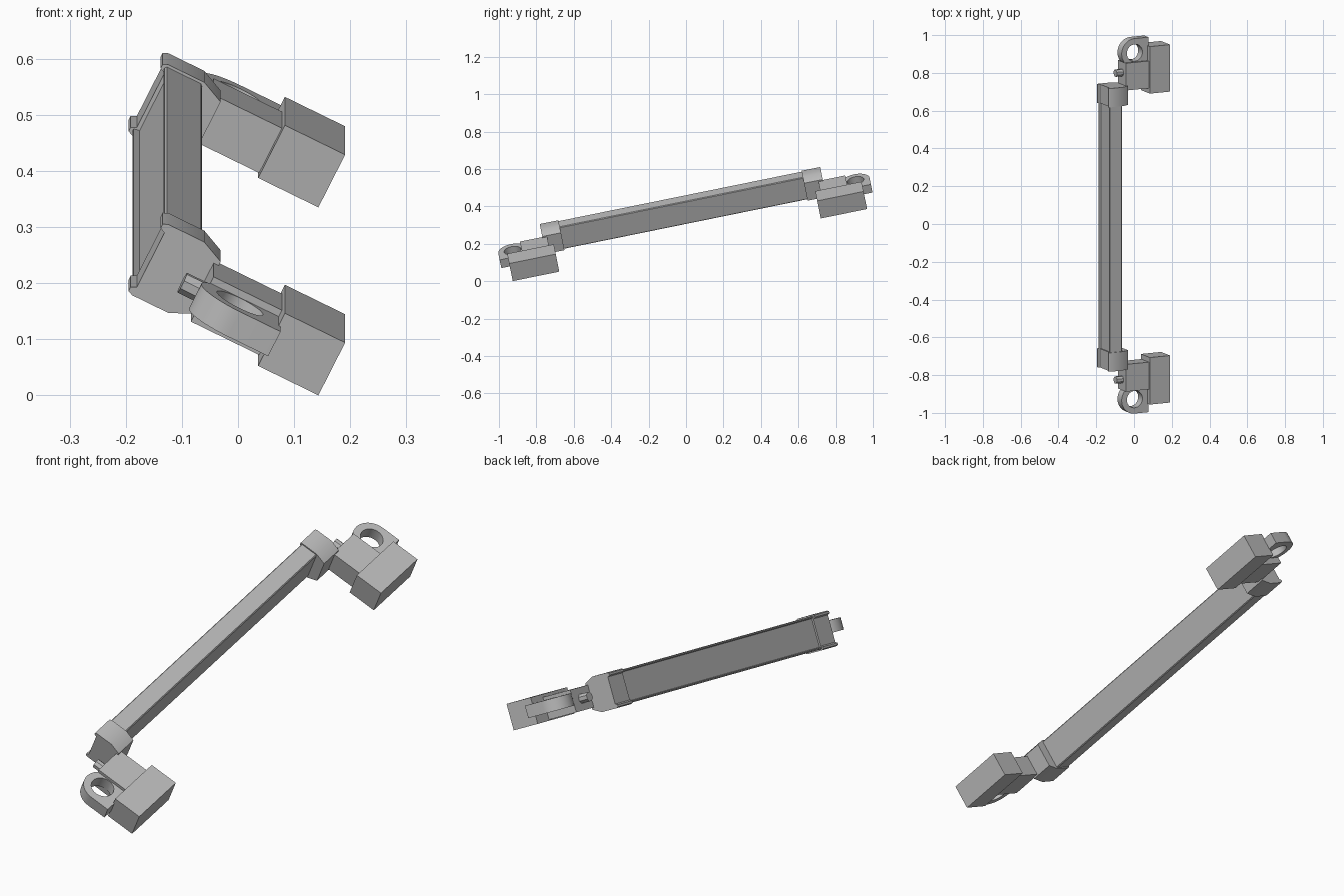
import bpy
import bmesh
from math import cos, sin, pi, radians
from mathutils import Matrix

cube = bpy.data.objects.get("Cube")
if cube:
    bpy.data.objects.remove(cube, do_unlink=True)

grey = bpy.data.materials.new("plain grey")
grey.use_nodes = True
colour = (0.5, 0.5, 0.5, 1)
grey.diffuse_color = colour
grey.node_tree.nodes["Principled BSDF"].inputs["Base Color"].default_value = colour

# Whole handle is pitched along its length and rolled about it
POSE = (Matrix.Translation((0, 0, 0.298)) @ Matrix.Rotation(radians(11.5), 4, "X")
        @ Matrix.Rotation(radians(26.5), 4, "Y"))


def prism(name, outline, start, end, axis="Y", mirror=True, smooth=False):
    """Extrude an outline along an axis; outline is (x, z), (x, y) or (y, z)."""
    place = {"Y": lambda p, t: (p[0], t, p[1]),
             "Z": lambda p, t: (p[0], p[1], t),
             "X": lambda p, t: (t, p[0], p[1])}[axis]
    bm = bmesh.new()
    face = bm.faces.new([bm.verts.new(place(p, start)) for p in outline])
    moved = bmesh.ops.extrude_face_region(bm, geom=[face])["geom"]
    for v in moved:
        if isinstance(v, bmesh.types.BMVert):
            v.co["XYZ".index(axis)] = end
    bmesh.ops.recalc_face_normals(bm, faces=bm.faces)
    mesh = bpy.data.meshes.new(name)
    bm.to_mesh(mesh)
    bm.free()
    mesh.materials.append(grey)
    ob = bpy.data.objects.new(name, mesh)
    bpy.context.collection.objects.link(ob)
    ob.matrix_world = POSE
    if smooth:
        activate(ob)
        bpy.ops.object.shade_smooth_by_angle(angle=radians(30))
    if mirror:
        mod = ob.modifiers.new("other end", "MIRROR")
        mod.use_axis = (False, True, False)
    return ob


def activate(ob):
    bpy.ops.object.select_all(action="DESELECT")
    ob.select_set(True)
    bpy.context.view_layer.objects.active = ob


def box(x0, x1, z0, z1):
    return [(x0, z0), (x1, z0), (x1, z1), (x0, z1)]


def arc(cx, cy, r, a0, a1, n):
    return [(cx + r * cos(a0 + (a1 - a0) * i / n), cy + r * sin(a0 + (a1 - a0) * i / n))
            for i in range(n + 1)]


MID = 0.018  # height of the bar's centre line


def symmetric(upper):
    """Complete an upper half outline by reflecting it about the centre line."""
    return ([(x, MID + h) for x, h in upper]
            + [(x, MID - h) for x, h in reversed(upper)])


# Long grip bar, with a shallow channel down its outer side
prism("grip_bar", symmetric([(-0.176, 0.058), (-0.187, 0.060), (-0.187, 0.064),
                             (-0.184, 0.067), (-0.116, 0.067), (-0.112, 0.063)]),
      -0.68, 0.68, mirror=False)

# Collars closing both ends of the bar
prism("collar", symmetric([(-0.183, 0.055), (-0.193, 0.060), (-0.193, 0.068),
                           (-0.184, 0.072), (-0.112, 0.072), (-0.070, 0.053)]),
      0.663, 0.765, smooth=True)

# Connecting arms and end blocks
prism("arm", box(-0.080, 0.060, -0.028, 0.063), 0.740, 0.887)
prism("end_block", box(0.056, 0.176, -0.032, 0.075), 0.713, 0.967)

# Small locking pegs on the arms
prism("peg", arc(0.829, MID, 0.02, pi / 8, pi / 8 + 2 * pi * 7 / 8, 7),
      -0.120, -0.075, axis="X")

# Rounded lugs with a through hole
CX, CY, R = -0.021, 0.936, 0.077
lug = prism("lug", arc(CX, CY, R, pi / 2, 3 * pi / 2, 20)
            + [(0.060, CY - R), (0.060, CY + R)],
            0.0, 0.05, axis="Z", mirror=False)
# The hole also cuts the arm, where the two overlap
cutter = prism("hole_cutter", arc(CX, CY, 0.046, 0, 2 * pi * 31 / 32, 31),
               -0.1, 0.15, axis="Z", mirror=False)
cutter.hide_render = True
activate(lug)
cut = lug.modifiers.new("hole", "BOOLEAN")
cut.operation = "DIFFERENCE"
cut.solver = "EXACT"
cut.object = cutter
bpy.context.view_layer.update()
bpy.ops.object.modifier_apply(modifier="hole")
bpy.data.objects.remove(cutter, do_unlink=True)
bpy.ops.object.shade_smooth_by_angle(angle=radians(30))
lug.modifiers.new("other end", "MIRROR").use_axis = (False, True, False)
